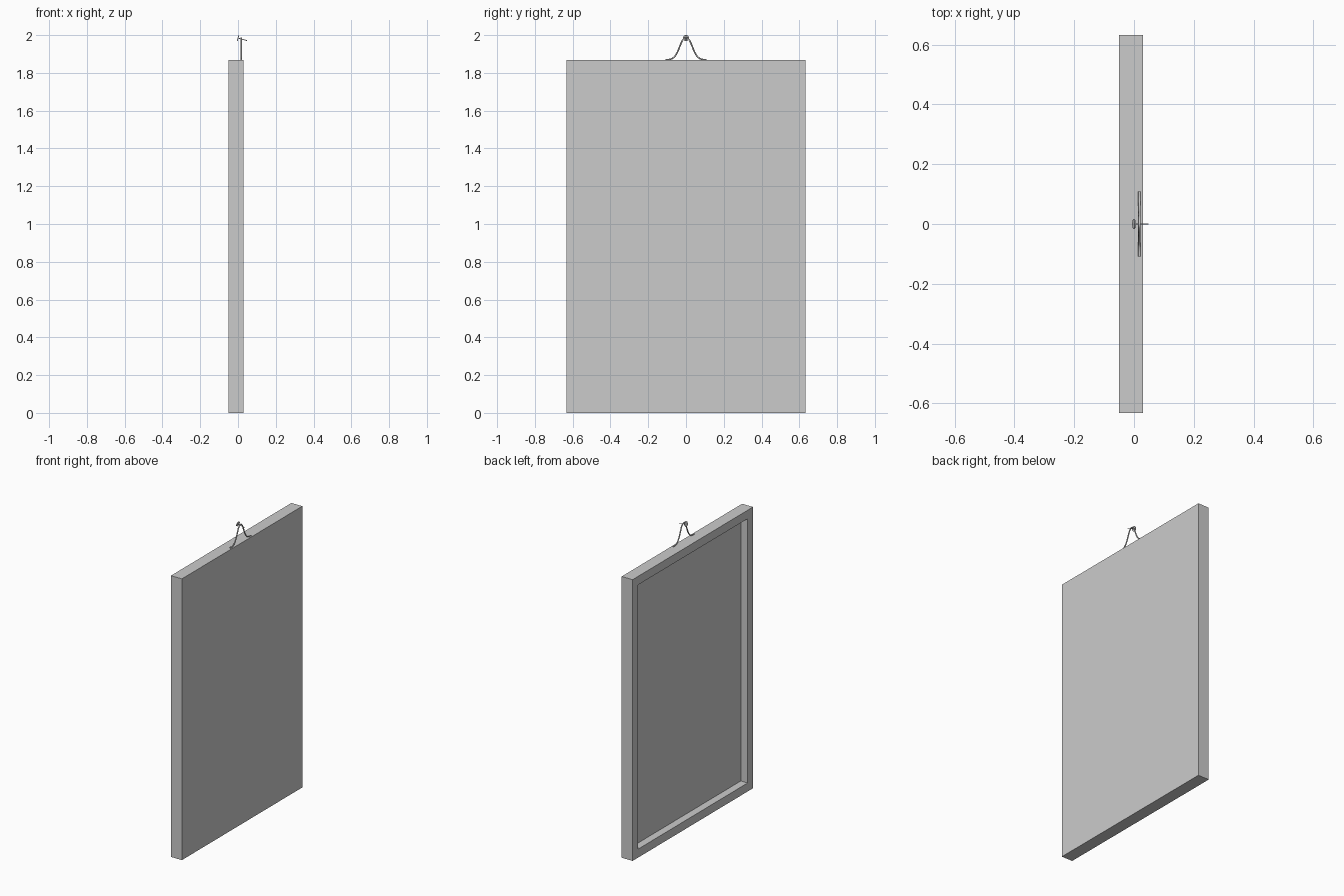
import bpy, bmesh, math
from mathutils import Vector

if "Cube" in bpy.data.objects:
    bpy.data.objects.remove(bpy.data.objects["Cube"])

W, H = 0.632, 1.868          # half width, height
X0, X1, FLOOR = -0.05, 0.03, 0.0
BORDER = 0.08


# Board with an inset recess on its -x face
def make_board():
    bm = bmesh.new()
    bmesh.ops.create_cube(bm, size=1)
    for v in bm.verts:
        v.co = (X1 if v.co.x > 0 else X0, v.co.y * 2 * W, (v.co.z + 0.5) * H)
    bm.normal_update()
    face = next(f for f in bm.faces if f.normal.x < -0.9)
    bmesh.ops.inset_region(bm, faces=[face], thickness=BORDER)
    ext = bmesh.ops.extrude_discrete_faces(bm, faces=[face])
    for v in ext["faces"][0].verts:
        v.co.x = FLOOR
    bmesh.ops.recalc_face_normals(bm, faces=bm.faces)
    me = bpy.data.meshes.new("picture_frame")
    bm.to_mesh(me)
    bm.free()
    ob = bpy.data.objects.new("picture_frame", me)
    bpy.context.collection.objects.link(ob)


# Round rod between two points
def rod(name, a, b, r, sides):
    a, b = Vector(a), Vector(b)
    bpy.ops.mesh.primitive_cylinder_add(vertices=sides, radius=r,
                                        depth=(b - a).length, location=(a + b) / 2)
    ob = bpy.context.object
    ob.name = name
    ob.rotation_euler = (b - a).to_track_quat('Z', 'Y').to_euler()
    bpy.ops.object.shade_smooth_by_angle(angle=math.radians(40))
    return ob


# Hanging wire: mirrored bell-shaped path
def make_wire():
    half = [(0.108, 1.870), (0.085, 1.872), (0.066, 1.881), (0.048, 1.905),
            (0.031, 1.945), (0.016, 1.975)]
    pts = [(-y, z) for y, z in half] + [(0, 1.985)] + half[::-1]
    cu = bpy.data.curves.new("hanging_wire", 'CURVE')
    cu.dimensions = '3D'
    cu.bevel_depth = 0.004
    cu.bevel_resolution = 2
    cu.resolution_u = 5
    cu.use_fill_caps = True
    sp = cu.splines.new('BEZIER')
    sp.bezier_points.add(len(pts) - 1)
    for p, (y, z) in zip(sp.bezier_points, pts):
        p.co = (0.018, y, z)
        p.handle_left_type = p.handle_right_type = 'AUTO'
    ob = bpy.data.objects.new("hanging_wire", cu)
    bpy.context.collection.objects.link(ob)


make_board()
make_wire()

# Nail, tilted downwards towards +x
head = Vector((0.0, 0, 1.984))
axis = Vector((0.965, 0, -0.262))
rod("nail_head", head - axis * 0.002, head + axis * 0.002, 0.016, 24)
rod("nail_shaft", head, head + axis * 0.05, 0.002, 12)
